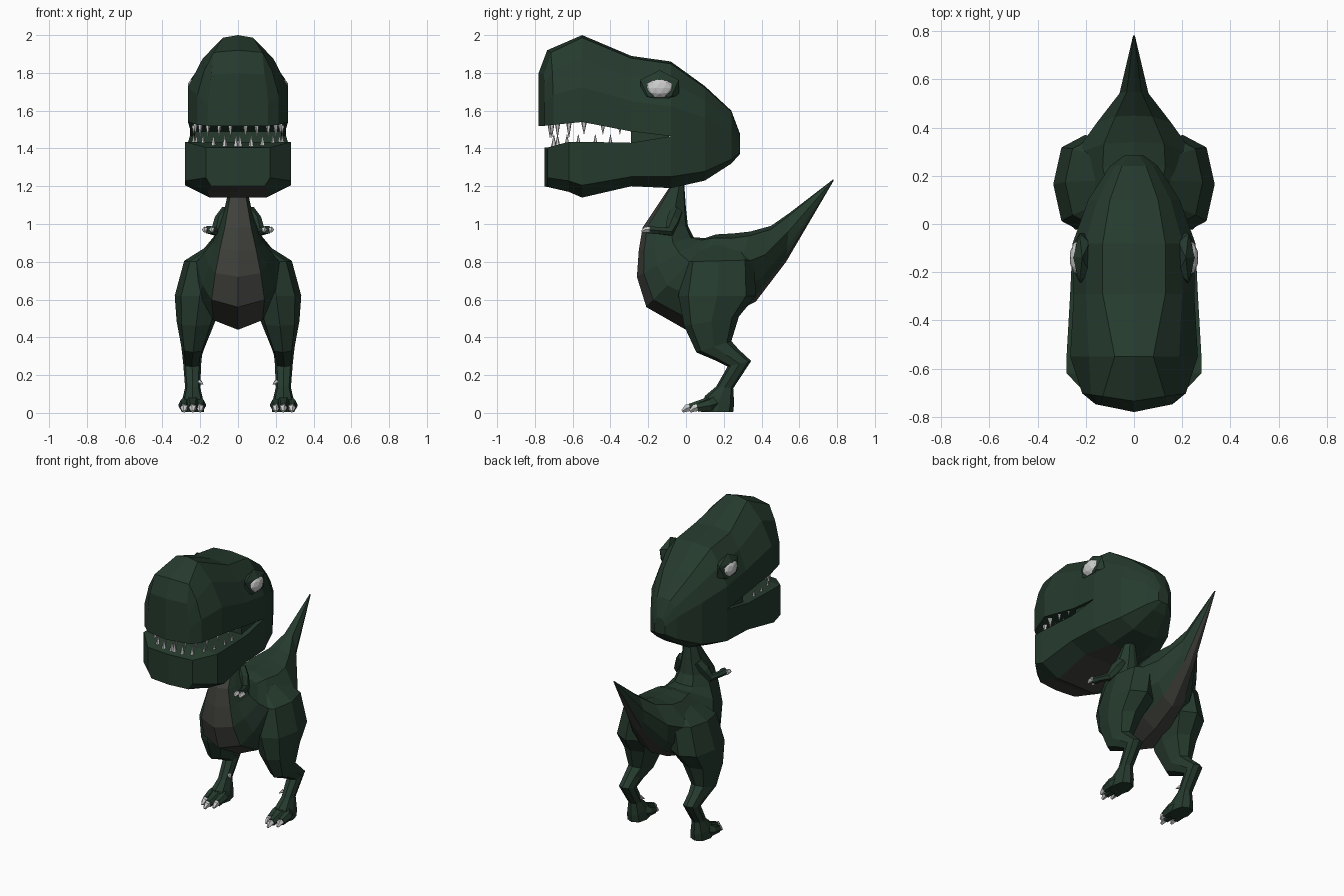
import bpy, bmesh, math
from mathutils import Vector, Matrix

if "Cube" in bpy.data.objects:
    bpy.data.objects.remove(bpy.data.objects["Cube"])


def material(name, rgb):
    m = bpy.data.materials.new(name)
    m.diffuse_color = (*rgb, 1)
    m.use_nodes = True
    m.node_tree.nodes["Principled BSDF"].inputs["Base Color"].default_value = m.diffuse_color
    return m


GREEN = material("green_skin", (0.019, 0.043, 0.027))
BELLY = material("belly_skin", (0.05, 0.052, 0.044))
BONE = material("bone", (0.6, 0.6, 0.6))


def finish(name, bm, mats, mirror):
    bmesh.ops.remove_doubles(bm, verts=bm.verts, dist=0.0005)
    bmesh.ops.recalc_face_normals(bm, faces=bm.faces)
    me = bpy.data.meshes.new(name)
    bm.to_mesh(me)
    bm.free()
    for m in mats:
        me.materials.append(m)
    ob = bpy.data.objects.new(name, me)
    bpy.context.collection.objects.link(ob)
    if mirror:
        mod = ob.modifiers.new("mirror", 'MIRROR')
        mod.use_mirror_merge = False
    return ob


def loft(name, strips, mats, mirror=False, belly=(), open_from=None):
    """Skin each list of rings; belly edges get the second material."""
    bm = bmesh.new()
    for rings in strips:
        vs = [[bm.verts.new(p) for p in r] for r in rings]
        n = len(vs[0])
        for i in range(len(vs) - 1):
            behind = open_from is not None and i >= open_from
            for j in range(n):
                k = (j + 1) % n
                if behind and j == n // 2:
                    continue
                f = bm.faces.new((vs[i][j], vs[i][k], vs[i + 1][k], vs[i + 1][j]))
                f.material_index = 1 if j in belly and not behind else 0
        bm.faces.new(vs[0])
        bm.faces.new(vs[-1])
    return finish(name, bm, mats, mirror)


def symmetric(half):
    """Complete a half ring that starts on the centre line."""
    return half + [Vector((-p[0], p[1], p[2])) for p in reversed(half[1:]) if p[0] > 1e-6]


def tube(points, radii, n=6):
    pts = [Vector(p) for p in points]
    rings = []
    for i, p in enumerate(pts):
        d = pts[min(i + 1, len(pts) - 1)] - pts[max(i - 1, 0)]
        q = d.to_track_quat('Z', 'Y')
        rings.append([p + q @ Vector((radii[i] * math.cos(a), radii[i] * math.sin(a), 0))
                      for a in (math.tau * j / n for j in range(n))])
    return rings


# Upper head: y, bow, top z, lip z, crown half width, half width (first row is the nose ridge)
rings = []
for y, bow, zt, zl, wt, w in [
        (-0.78, 0, 1.80, 1.52, 0.002, 0.002),
        (-0.78, 0.2, 1.80, 1.52, 0.14, 0.16), (-0.735, 0.15, 1.92, 1.525, 0.13, 0.215),
        (-0.55, 0, 2.0, 1.54, 0.08, 0.265), (-0.29, 0, 1.89, 1.49, 0.13, 0.25),
        (-0.08, 0, 1.86, 1.465, 0.13, 0.255), (0.10, 0, 1.73, 1.45, 0.10, 0.19),
        (0.24, 0, 1.60, 1.42, 0.05, 0.10), (0.285, 0, 1.48, 1.40, 0.02, 0.04)]:
    h = zt - zl
    half = [(0, zt), (wt, zt - .03 * h), (.42 * wt + .58 * w, zt - .27 * h), (w, zt - .6 * h), (w, zl)]
    rings.append(symmetric([Vector((x, y + bow * x, z)) for x, z in half]))
loft("upper_head", [rings], [GREEN], open_from=5)

# Lower jaw: y, bow, lip z, bottom z, half width, bottom half width
rings = []
for y, bow, zl, zb, w, wb in [
        (-0.75, 0, 1.405, 1.20, 0.002, 0.002),
        (-0.75, 0.1, 1.405, 1.20, 0.17, 0.14), (-0.62, 0, 1.435, 1.17, 0.28, 0.16),
        (-0.55, 0, 1.435, 1.14, 0.28, 0.15), (-0.29, 0, 1.43, 1.20, 0.265, 0.15),
        (-0.08, 0, 1.465, 1.19, 0.255, 0.12), (0.10, 0, 1.45, 1.23, 0.19, 0.09),
        (0.24, 0, 1.42, 1.32, 0.10, 0.05), (0.285, 0, 1.40, 1.37, 0.04, 0.02)]:
    half = [(0, zb), (wb, zb), (w, zb + .22 * (zl - zb)), (w, zl)]
    rings.append(symmetric([Vector((x, y + bow * x, z)) for x, z in half]))
loft("lower_jaw", [rings], [GREEN, BELLY], belly=(0, 6), open_from=5)

# Back wall of the mouth
bm = bmesh.new()
bmesh.ops.create_cube(bm, size=1, matrix=Matrix.Translation((0, -0.19, 1.46))
                      @ Matrix.Diagonal((0.46, 0.2, 0.085, 1)))
finish("mouth_back", bm, [GREEN], False)

# Teeth along both jaws
teeth = []
for x, y in [(0.04, -0.72), (0.10, -0.71), (0.16, -0.68), (0.20, -0.62),
             (0.225, -0.54), (0.235, -0.44), (0.235, -0.35)]:
    size = 0.075 if y < -0.6 else 0.055
    teeth.append(tube([(x, y, 1.54), (x, y, 1.53 - size)], [0.016, 0.001], 5))
for x, y in [(0.01, -0.70), (0.07, -0.70), (0.13, -0.68), (0.185, -0.63),
             (0.22, -0.57), (0.235, -0.48), (0.235, -0.40)]:
    teeth.append(tube([(x, y, 1.41), (x, y, 1.475)], [0.015, 0.001], 5))
loft("teeth", teeth, [BONE], mirror=True)

# Eyes in their sockets
for name, x, size, mat in [("eye_sockets", 0.215, (0.042, 0.12, 0.095), GREEN),
                           ("eyes", 0.225, (0.043, 0.075, 0.057), BONE)]:
    bm = bmesh.new()
    bmesh.ops.create_icosphere(bm, subdivisions=1 if mat == GREEN else 2, radius=1,
                               matrix=Matrix.Translation((x, -0.14, 1.72))
                               @ Matrix.Diagonal((*size, 1)))
    finish(name, bm, [mat], True)

# Neck, torso and tail: back y z, belly y z, half width, belly panel half width
rings = []
for ty, tz, by, bz, w, bw in [
        (-0.01, 1.22, -0.07, 1.22, 0.04, 0.03), (0.0, 1.08, -0.15, 1.10, 0.07, 0.05),
        (0.01, 0.99, -0.23, 0.98, 0.105, 0.07), (0.04, 0.93, -0.25, 0.86, 0.135, 0.095),
        (0.10, 0.925, -0.26, 0.72, 0.18, 0.12), (0.16, 0.945, -0.21, 0.56, 0.22, 0.14),
        (0.25, 0.95, 0.0, 0.44, 0.26, 0.13), (0.34, 0.96, 0.20, 0.50, 0.25, 0.11),
        (0.45, 0.99, 0.37, 0.59, 0.155, 0.08), (0.55, 1.06, 0.53, 0.80, 0.06, 0.04),
        (0.78, 1.237, 0.782, 1.23, 0.004, 0.002)]:
    top, bottom = Vector((0, ty, tz)), Vector((0, by, bz))
    rings.append(symmetric([top.lerp(bottom, t) + Vector((x, 0, 0)) for x, t in
                            [(0, 0), (.5 * w, .05), (w, .38), (max(.85 * w, bw), .7), (bw, .9), (0, 1)]]))
loft("body", [rings], [GREEN, BELLY], belly=(4, 5))

# Legs: front y z, back y z, inner x, outer x
rings = []
for fy, fz, by, bz, xi, xo in [
        (0.06, 0.88, 0.30, 0.90, 0.02, 0.15), (-0.01, 0.80, 0.36, 0.81, 0.05, 0.285),
        (-0.04, 0.62, 0.37, 0.62, 0.07, 0.335), (-0.01, 0.46, 0.28, 0.51, 0.12, 0.325),
        (0.055, 0.32, 0.24, 0.38, 0.175, 0.30), (0.15, 0.28, 0.28, 0.335, 0.19, 0.295),
        (0.22, 0.245, 0.345, 0.275, 0.195, 0.29), (0.16, 0.14, 0.25, 0.13, 0.20, 0.28),
        (0.10, 0.09, 0.255, 0.05, 0.185, 0.295), (0.08, 0.005, 0.25, 0.005, 0.18, 0.30)]:
    front, back, ring = Vector((0, fy, fz)), Vector((0, by, bz)), []
    for j in range(8):
        c, s = (math.copysign(abs(v) ** 0.85, v) for v in
                (math.cos(j * math.pi / 4), math.sin(j * math.pi / 4)))
        ring.append(front.lerp(back, .5 + .5 * s) + Vector(((xi + xo) / 2 + (xo - xi) / 2 * c, 0, 0)))
    rings.append(ring)
loft("legs", [rings], [GREEN], mirror=True)

# Toes with claws, plus the inner dewclaw
toes, claws = [], []
for x, y in [(0.20, 0.06), (0.24, 0.02), (0.285, 0.06)]:
    toes.append(tube([(0.24, 0.17, 0.06), (x, y + 0.06, 0.04), (x, y, 0.027)], [0.05, 0.034, 0.025]))
    claws.append(tube([(x, y + 0.01, 0.03), (x, y - 0.015, 0.026), (x, y - 0.04, 0.008)],
                      [0.022, 0.02, 0.008], 5))
claws.append(tube([(0.205, 0.20, 0.165), (0.183, 0.18, 0.15)], [0.014, 0.001], 5))
loft("toes", toes, [GREEN], mirror=True)

# Small arms with two clawed fingers
arm = tube([(0.055, -0.05, 1.07), (0.09, -0.07, 1.02), (0.12, -0.09, 0.96),
            (0.145, -0.15, 0.965), (0.155, -0.20, 0.97)], [0.035, 0.037, 0.028, 0.02, 0.024])
loft("arms", [arm], [GREEN], mirror=True)
for x in (0.138, 0.174):
    claws.append(tube([(x, -0.19, 0.97), (x, -0.215, 0.97), (x, -0.235, 0.96)], [0.017, 0.016, 0.006], 5))
loft("claws", claws, [BONE], mirror=True)
